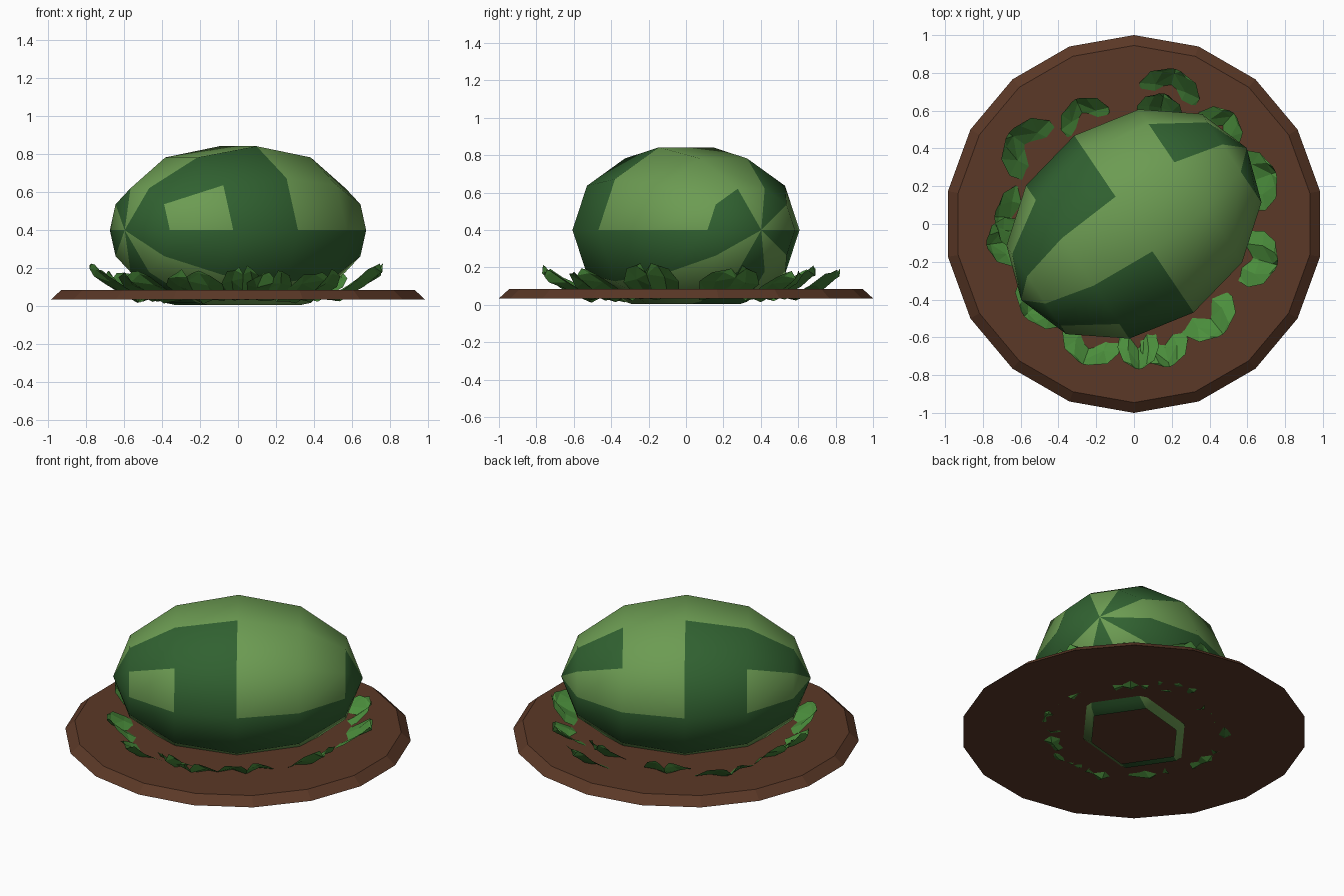
import bpy, bmesh, math, random
from mathutils import Matrix, Vector

if "Cube" in bpy.data.objects:
    bpy.data.objects.remove(bpy.data.objects["Cube"])

random.seed(4)


def material(name, rgb):
    m = bpy.data.materials.new(name)
    m.diffuse_color = (*rgb, 1)
    m.use_nodes = True
    m.node_tree.nodes["Principled BSDF"].inputs["Base Color"].default_value = m.diffuse_color
    return m


def finish(name, bm, mats):
    me = bpy.data.meshes.new(name)
    bm.to_mesh(me)
    bm.free()
    for m in mats:
        me.materials.append(m)
    ob = bpy.data.objects.new(name, me)
    bpy.context.collection.objects.link(ob)
    return ob


SOIL = material("soil_brown", (0.105, 0.04, 0.02))
LIGHT = material("rind_light", (0.15, 0.33, 0.085))
DARK = material("rind_dark", (0.03, 0.12, 0.03))
LEAF = [material("leaf_green", (0.07, 0.27, 0.045)),
        material("leaf_deep_green", (0.05, 0.19, 0.035))]

# Soil disc: 18 sided, tapered
bm = bmesh.new()
bmesh.ops.create_cone(bm, cap_ends=True, segments=18, radius1=1.0, radius2=0.945,
                      depth=0.05, matrix=Matrix.Translation((0, 0, 0.06)) @ Matrix.Rotation(math.radians(10), 4, 'Z'))
top = max(v.co.y for v in bm.verts)
if top < 0.999:  # put a corner exactly on +y
    bmesh.ops.rotate(bm, verts=bm.verts, matrix=Matrix.Rotation(math.radians(10), 3, 'Z'))
finish("soil_disc", bm, [SOIL])

# Melon: low-poly ellipsoid lying along a diagonal, alternating stripes, open below
bm = bmesh.new()
bmesh.ops.create_uvsphere(bm, u_segments=10, v_segments=6, radius=1)
for f in bm.faces:
    c = f.calc_center_median()
    f.material_index = int((math.atan2(c.y, c.x) % math.tau) / math.radians(36)) % 2
    f.smooth = True
yaw = math.radians(34)
axis = Vector((math.cos(yaw), math.sin(yaw), 0))
side = Vector((math.sin(yaw), -math.cos(yaw), 0))
for v in bm.verts:
    x, y, z = v.co
    v.co = axis * (z * 0.72) + side * (y * 0.565) + Vector((0, 0, 0.4 + 0.465 * x))
bmesh.ops.bisect_plane(bm, geom=bm.verts[:] + bm.edges[:] + bm.faces[:], plane_co=(0, 0, 0.005),
                       plane_no=(0, 0, 1), clear_inner=True)
bmesh.ops.recalc_face_normals(bm, faces=bm.faces)
finish("melon", bm, [LIGHT, DARK])

# Leaves: crumpled cupped sheets; rows are (along, half width, height)
ROWS = [(0.0, 0.45, 0.06), (0.3, 0.7, 0.025), (0.72, 1.0, 0.09), (0.93, 0.75, 0.14), (1.0, 0.38, 0.16)]


def leaf(i, ang, r_tip, length, width, lift, mat):
    bm = bmesh.new()
    grid = []
    for u, w, z in ROWS:
        row = []
        for k in range(5):
            s = (k - 2) / 2
            fold = (0.018 if k % 2 else -0.012) * u
            row.append(bm.verts.new((r_tip - length + u * length - 0.02 * s * s, s * w * width / 2,
                                     z + lift * u + fold + 0.03 * s * s * u + random.uniform(-0.012, 0.012))))
        grid.append(row)
    for a, b in zip(grid, grid[1:]):
        for k in range(4):
            bm.faces.new((a[k], b[k], b[k + 1], a[k + 1]))
    bmesh.ops.triangulate(bm, faces=bm.faces)
    bmesh.ops.rotate(bm, verts=bm.verts, matrix=Matrix.Rotation(math.radians(ang), 3, 'Z'))
    finish(f"leaf_{i:02d}", bm, [mat])


# angle, tip radius, length, width, extra lift, shade
LEAVES = [(75, .85, .36, .33, 0, 1), (77, .71, .28, .25, .02, 1), (48, .79, .36, .28, 0, 0),
          (20, .80, .36, .34, .02, 0), (-16, .79, .35, .31, .04, 0), (-51, .75, .38, .33, 0, 0),
          (-76, .78, .36, .26, 0, 0), (-88, .77, .36, .22, .02, 0), (-110, .79, .36, .32, 0, 0),
          (-140, .76, .36, .34, 0, 0), (-172, .79, .34, .26, .04, 0), (177, .74, .30, .34, 0, 0),
          (144, .82, .42, .36, 0, 1), (115, .73, .34, .28, 0, 0)]
for i, (a, r, l, w, h, m) in enumerate(LEAVES, 1):
    leaf(i, a, r, l, w, h, LEAF[m])
